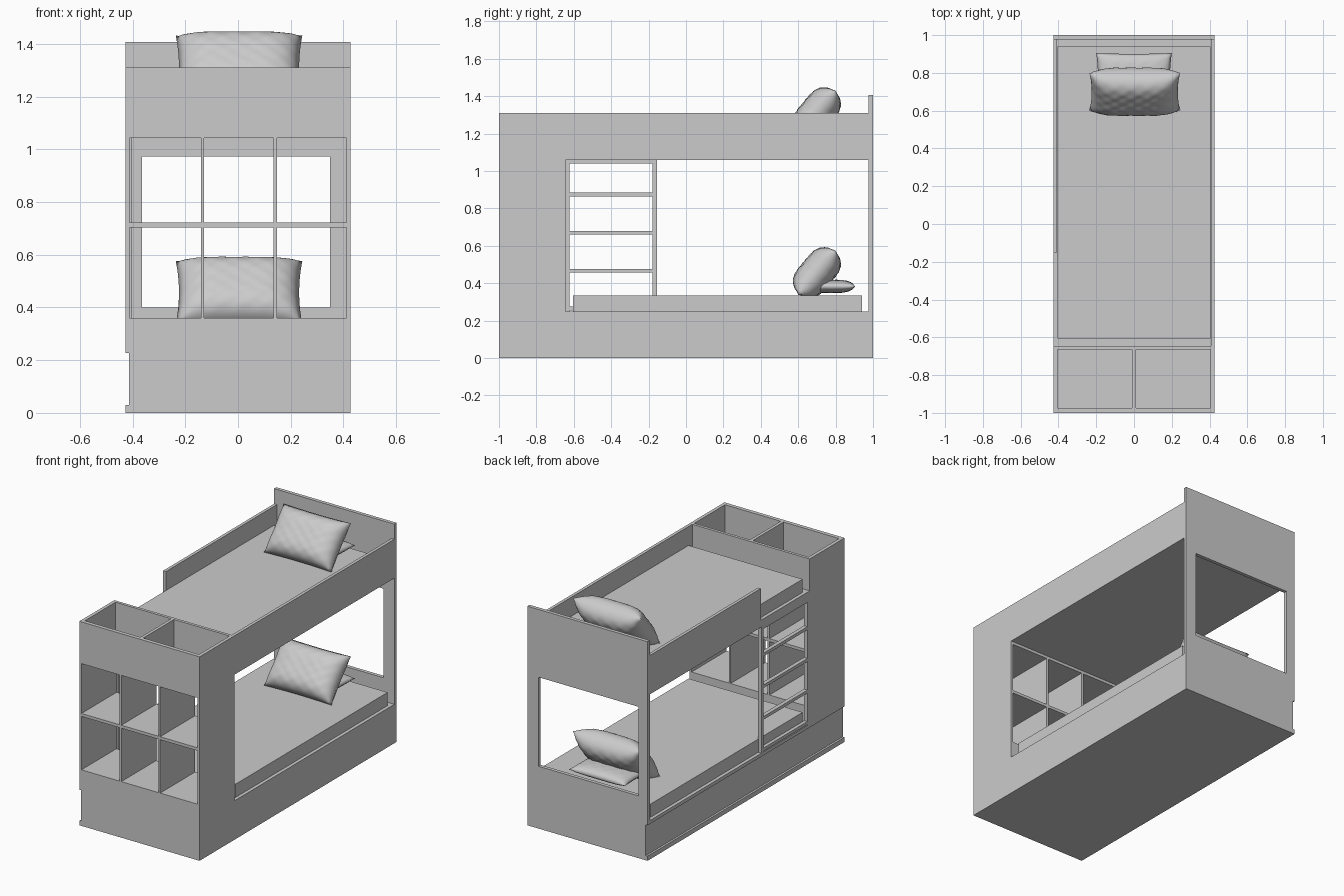
import bpy
import bmesh
import math
from mathutils import Matrix

default = bpy.data.objects.get("Cube")
if default:
    bpy.data.objects.remove(default, do_unlink=True)

# Single flat colour
grey = bpy.data.materials.new("light grey")
grey.use_nodes = True
grey.diffuse_color = (0.6, 0.6, 0.6, 1)
for node in grey.node_tree.nodes:
    if node.type == 'BSDF_PRINCIPLED':
        node.inputs["Base Color"].default_value = grey.diffuse_color

W = 0.427               # half width of the bed
T = 0.02                # board thickness
TOWER = -0.645          # rear face of the shelf tower
BACK = 0.977            # inner face of the headboard
BASE, DECK, RAIL = 0.25, 1.06, 1.31
UP = 0.855              # height between the two bunks


def add_object(name, mesh):
    mesh.materials.append(grey)
    obj = bpy.data.objects.new(name, mesh)
    bpy.context.collection.objects.link(obj)
    return obj


def rect(a0, a1, b0, b1):
    return [(a0, b0), (a1, b0), (a1, b1), (a0, b1)]


def board(name, x, y, z):
    bm = bmesh.new()
    bmesh.ops.create_cube(bm, size=1)
    for v in bm.verts:
        for i, (lo, hi) in enumerate((x, y, z)):
            v.co[i] = hi if v.co[i] > 0 else lo
    mesh = bpy.data.meshes.new(name)
    bm.to_mesh(mesh)
    bm.free()
    return add_object(name, mesh)


def extrude(name, loops, lo, hi, axis):
    """Fill an outline with holes and extrude it along y or z."""
    curve = bpy.data.curves.new(name + " profile", 'CURVE')
    curve.dimensions = '2D'
    curve.fill_mode = 'BOTH'
    curve.extrude = (hi - lo) / 2
    for loop in loops:
        spline = curve.splines.new('POLY')
        spline.points.add(len(loop) - 1)
        for point, (a, b) in zip(spline.points, loop):
            point.co = (a, b, 0, 1)
        spline.use_cyclic_u = True
    helper = bpy.data.objects.new(name + " profile", curve)
    mesh = bpy.data.meshes.new_from_object(helper)
    bpy.data.objects.remove(helper)
    bpy.data.curves.remove(curve)
    mid = (lo + hi) / 2
    if axis == 'y':
        mesh.transform(Matrix.Translation((0, mid, 0)) @ Matrix.Rotation(math.pi / 2, 4, 'X'))
    else:
        mesh.transform(Matrix.Translation((0, 0, mid)))
    bm = bmesh.new()
    bm.from_mesh(mesh)
    bmesh.ops.remove_doubles(bm, verts=bm.verts, dist=0.0001)
    bmesh.ops.recalc_face_normals(bm, faces=bm.faces)
    bm.to_mesh(mesh)
    bm.free()
    mesh.name = name
    mesh.materials.clear()
    for poly in mesh.polygons:
        poly.use_smooth = False
    return add_object(name, mesh)


def notched(top):
    """Cross-section with the recessed drawer front on the right side."""
    inset = -W + 0.013
    return [(-W, 0), (W, 0), (W, top), (-W, top),
            (-W, 0.228), (inset, 0.228), (inset, 0.03), (-W, 0.03)]


# Shelf tower with six open cubbies and two top compartments
columns = ((-0.412, -0.141), (-0.129, 0.135), (0.147, 0.412))
rows = ((0.36, 0.703), (0.722, 1.042))
cubbies = [rect(*c, *r) for c in columns for r in rows]
extrude("shelf_tower", [notched(DECK)] + cubbies, -1, TOWER, 'y')
bins = [rect(-0.405, -0.01, -0.975, -0.664), rect(0.01, 0.405, -0.975, -0.664)]
extrude("top_compartments", [rect(-W, W, -1, TOWER)] + bins, DECK, RAIL, 'z')

# Base and headboard
extrude("base", [notched(BASE)], TOWER, BACK, 'y')
extrude("headboard", [notched(1.407), rect(-0.364, 0.349, 0.40, 0.972)], BACK, 1, 'y')

# Upper bunk: deck and guard rails, with a gap above the ladder
board("upper_deck", (-W, W - T), (TOWER, BACK), (DECK, BASE + UP))
board("left_guard_rail", (W - T, W), (TOWER, BACK), (DECK, RAIL))
board("right_guard_rail", (-W, T - W), (-0.15, BACK), (BASE + UP, RAIL))

# Ladder
for name, y0 in (("front", TOWER), ("back", -0.178)):
    board("ladder_stile_" + name, (-W, 0.025 - W), (y0, y0 + 0.023), (BASE, DECK))
for i, z in enumerate((0.255, 0.457, 0.66, 0.864, 1.04)):
    board(f"ladder_rung_{i + 1}", (-W, 0.025 - W), (TOWER + 0.023, -0.178), (z, z + T))


# Pillows
def pillow(name, size, thick, centre, tilt, n=28):
    bm = bmesh.new()
    for side in (1, -1):
        made = bmesh.ops.create_grid(bm, x_segments=n, y_segments=n, size=1)
        for v in made["verts"]:
            u, w = v.co.x, v.co.y
            bulge = max(0, (1 - u ** 4) * (1 - w ** 4)) ** 0.6
            ripple = 1 + 0.03 * math.sin(17 * u) * math.sin(15 * w)
            v.co.x = u * size[0] / 2 * (1 - 0.05 * (1 - w * w))
            v.co.y = w * size[1] / 2 * (1 - 0.03 * (1 - u * u))
            v.co.z = side * thick / 2 * bulge * ripple
    bmesh.ops.remove_doubles(bm, verts=bm.verts, dist=0.0002)
    bmesh.ops.recalc_face_normals(bm, faces=bm.faces)
    for f in bm.faces:
        f.smooth = True
    bm.transform(Matrix.Translation(centre) @ Matrix.Rotation(math.radians(tilt), 4, 'X'))
    mesh = bpy.data.meshes.new(name)
    bm.to_mesh(mesh)
    bm.free()
    return add_object(name, mesh)


# Bedding on both bunks
for level, lift in (("lower", 0), ("upper", UP)):
    board(level + "_mattress", (-0.405, 0.405), (-0.605, 0.94), (BASE + lift, 0.335 + lift))
    pillow(level + "_large_pillow", (0.48, 0.31), 0.18, (0.004, 0.70, 0.457 + lift), 50)
    pillow(level + "_small_pillow", (0.40, 0.29), 0.07, (0, 0.76, 0.383 + lift), 0)
